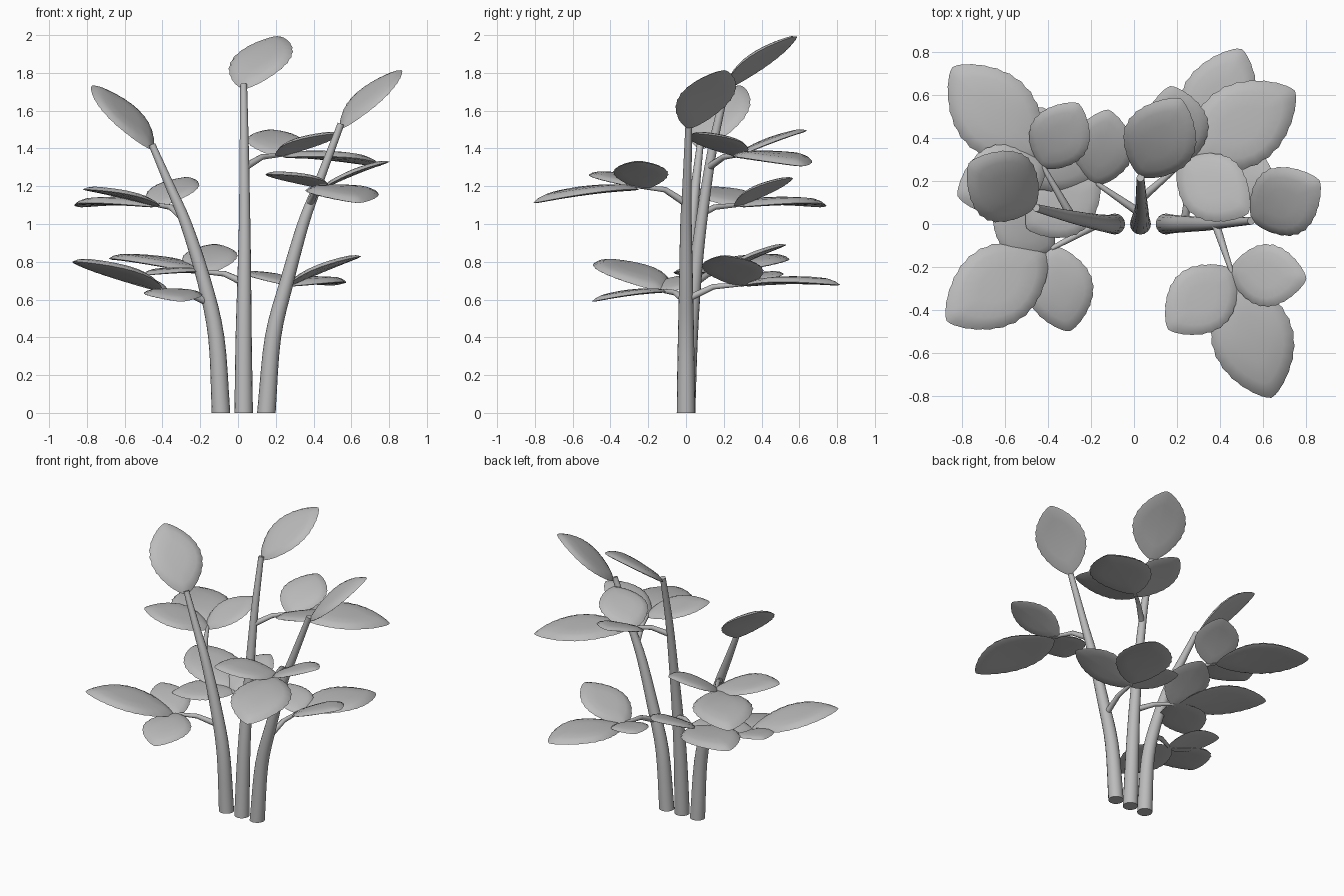
import bpy, bmesh, math
from mathutils import Vector

if "Cube" in bpy.data.objects:
    bpy.data.objects.remove(bpy.data.objects["Cube"])

grey = bpy.data.materials.new("plain_grey")
grey.diffuse_color = (0.5, 0.5, 0.5, 1)
grey.use_nodes = True
grey.node_tree.nodes["Principled BSDF"].inputs["Base Color"].default_value = grey.diffuse_color


def finish(name, bm, angle):
    bmesh.ops.recalc_face_normals(bm, faces=bm.faces)
    me = bpy.data.meshes.new(name)
    bm.to_mesh(me)
    bm.free()
    me.materials.append(grey)
    ob = bpy.data.objects.new(name, me)
    bpy.context.collection.objects.link(ob)
    bpy.context.view_layer.objects.active = ob
    ob.select_set(True)
    bpy.ops.object.shade_smooth_by_angle(angle=math.radians(angle))
    ob.select_set(False)


def smooth_path(pts, n):
    # Catmull-Rom curve through the points
    p = [pts[0] * 2 - pts[1]] + pts + [pts[-1] * 2 - pts[-2]]
    out = []
    for i in range(1, len(p) - 2):
        a, b, c, d = p[i - 1:i + 3]
        for k in range(n):
            t = k / n
            out.append((b * 2 + (c - a) * t + (a * 2 - b * 5 + c * 4 - d) * t * t
                        + (b * 3 - a - c * 3 + d) * t ** 3) / 2)
    return out + [pts[-1]]


def tube(name, pts, r0, r1, sides=14, flat_base=False, steps=4):
    path = smooth_path([Vector(p) for p in pts], steps)
    bm = bmesh.new()
    rings, last = [], len(path) - 1
    for i, p in enumerate(path):
        d = (path[min(i + 1, last)] - path[max(i - 1, 0)]).normalized()
        if flat_base and i == 0:
            d = Vector((0, 0, 1))
        ref = Vector((0, 1, 0)) if flat_base else Vector((0, 0, 1))
        u = ref.cross(d).normalized()
        v = d.cross(u)
        r = r0 + (r1 - r0) * i / last
        rings.append([bm.verts.new(p + (u * math.cos(a) + v * math.sin(a)) * r)
                      for a in (math.tau * k / sides for k in range(sides))])
    for a, b in zip(rings, rings[1:]):
        for k in range(sides):
            j = (k + 1) % sides
            bm.faces.new((a[k], a[j], b[j], b[k]))
    bm.faces.new(rings[0])
    bm.faces.new(rings[-1])
    finish(name, bm, 40)


def leaf(name, base, tip, ratio):
    # oval domed blade with a serrated rim and a small point at the tip
    base, tip = Vector(base), Vector(tip)
    length = (tip - base).length
    d = (tip - base).normalized()
    side = d.cross(Vector((0, 0, 1))).normalized()
    up = side.cross(d)
    half = 26
    outline = []
    for k in range(2 * half):
        s = 1 if k < half else -1
        t = (k if k < half else 2 * half - k) / half
        t = (1 - math.cos(math.pi * t)) / 2 * 0.7 + t * 0.3
        w = max(0, math.sin(math.pi * t)) ** 0.7 * ratio / 2
        if k % 2 and 0.15 < t < 0.95:
            w *= 0.965
        outline.append((t, s * w))

    bm = bmesh.new()

    def point(t, w, h):
        bend = 0.035 * (1 - (2 * t - 1) ** 2) - 0.015
        return bm.verts.new(base + (d * t + side * w + up * (h + bend)) * length)

    def ring(f, h):
        return [point(0.5 + (t - 0.5) * f, w * f, h) for t, w in outline]

    n = len(outline)
    rim = ring(1, 0)
    for levels, mid in ((((0.9, 0.028), (0.74, 0.046), (0.4, 0.053)), 0.055),
                        (((0.92, -0.01), (0.6, -0.018)), -0.02)):
        prev = rim
        for f, h in levels:
            cur = ring(f, h)
            for k in range(n):
                j = (k + 1) % n
                bm.faces.new((prev[k], prev[j], cur[j], cur[k]))
            prev = cur
        c = point(0.5, 0, mid)
        for k in range(n):
            bm.faces.new((prev[k], prev[(k + 1) % n], c))
    finish(name, bm, 50)


# main stems, each ending in one upright leaf
stems = {
    "left": ([(-.09, 0, 0), (-.115, 0, .4), (-.18, .01, .7), (-.275, .03, 1),
              (-.36, .05, 1.2), (-.455, .075, 1.42)], (-.765, .28, 1.74)),
    "middle": ([(.03, 0, 0), (.03, .02, .4), (.033, .045, .7), (.035, .08, 1),
                (.033, .14, 1.4), (.03, .215, 1.74)], (.215, .58, 2.0)),
    "right": ([(.15, 0, 0), (.185, 0, .4), (.26, 0, .7), (.345, 0, 1),
               (.42, .005, 1.2), (.545, .015, 1.53)], (.86, .2, 1.82)),
}
for name, (pts, tip) in stems.items():
    tube(name + "_stem", pts, .049, .018, 16, True)
    leaf(name + "_top_leaf", Vector(pts[-1]) - Vector((0, 0, .02)), tip, .7)

# side sprigs: start on stem, fork, then large leaf tip and two small leaf tips
sprigs = {
    "left_upper": ((-.29, .035, 1.03), (-.425, .27, 1.1),
                   (-.845, .73, 1.1), (-.26, .56, 1.25), (-.82, .13, 1.19)),
    "left_lower": ((-.17, 0, .59), (-.385, -.115, .645),
                   (-.87, -.45, .81), (-.3, -.5, .595), (-.65, .07, .73)),
    "middle_upper": ((.035, .12, 1.3), (.22, .28, 1.365),
                     (.75, .62, 1.315), (.17, .64, 1.5), (.53, .05, 1.485)),
    "middle_lower": ((.03, .05, .69), (-.175, .19, .745),
                     (-.68, .5, .825), (-.12, .53, .895), (-.5, -.02, .735)),
    "right_upper": ((.38, 0, 1.11), (.455, -.225, 1.195),
                    (.64, -.81, 1.12), (.8, -.255, 1.335), (.16, -.49, 1.27)),
    "right_lower": ((.235, 0, .6), (.27, .29, .68),
                    (.5, .815, .685), (.05, .5, .745), (.65, .2, .835)),
}
for name, (start, fork, big, small_a, small_b) in sprigs.items():
    s, f = Vector(start), Vector(fork)
    bend = s.lerp(f, .5)
    bend.z = s.z + (f.z - s.z) * .85
    tube(name + "_sprig", [s, bend, f], .02, .011, 10, steps=1)
    for part, tip, ratio, gap in (("large_leaf", big, .65, .04),
                                  ("small_leaf_a", small_a, .76, -.04),
                                  ("small_leaf_b", small_b, .76, -.04)):
        leaf(f"{name}_{part}", f.lerp(Vector(tip), gap), tip, ratio)
